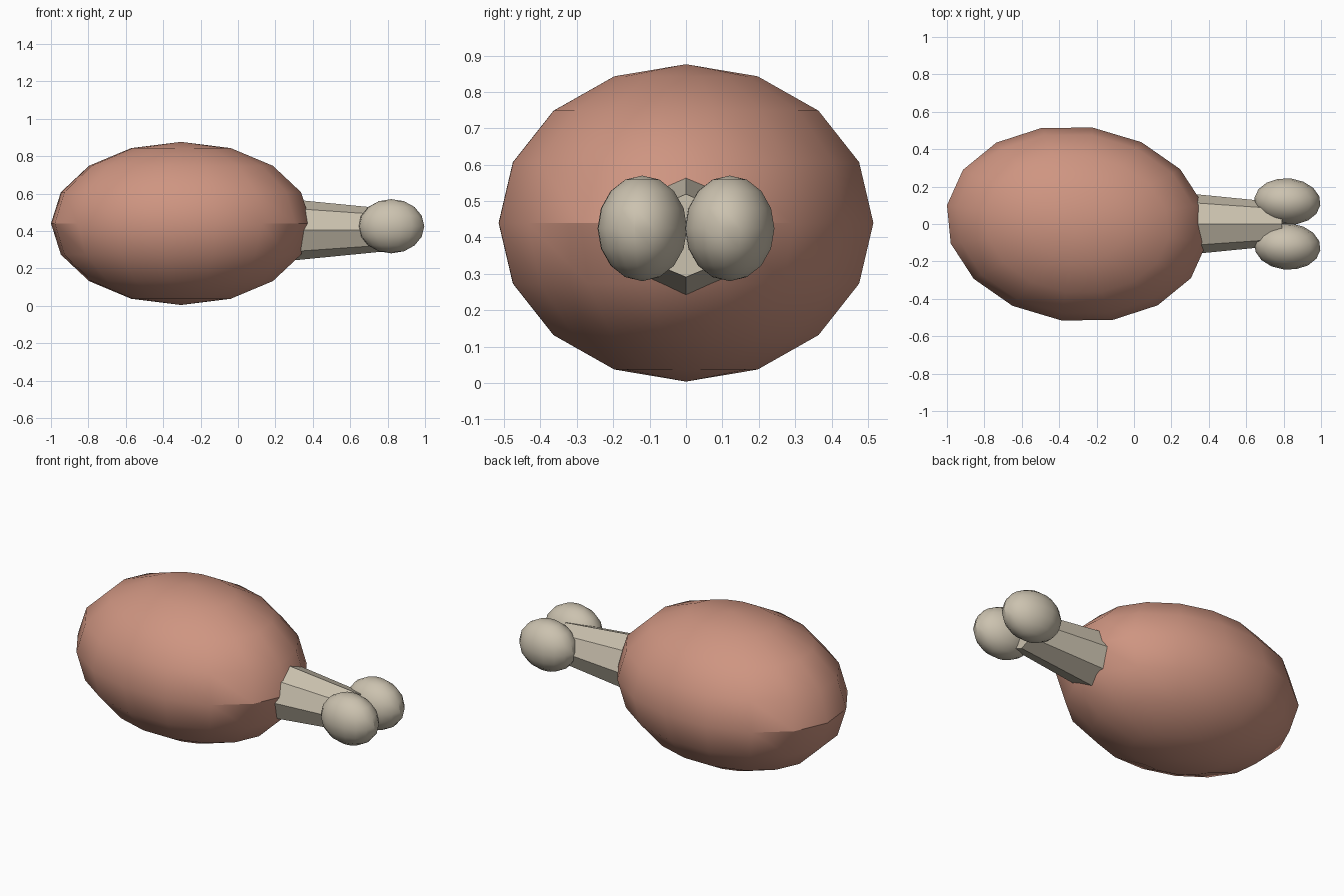
import bpy, bmesh, math
from mathutils import Matrix, Vector

cube = bpy.data.objects.get("Cube")
if cube:
    bpy.data.objects.remove(cube, do_unlink=True)


def material(name, rgb):
    mat = bpy.data.materials.new(name)
    mat.use_nodes = True
    mat.diffuse_color = (*rgb, 1)
    mat.node_tree.nodes["Principled BSDF"].inputs["Base Color"].default_value = (*rgb, 1)
    return mat


def finish(name, bm, mat):
    bmesh.ops.recalc_face_normals(bm, faces=bm.faces)
    mesh = bpy.data.meshes.new(name)
    bm.to_mesh(mesh)
    bm.free()
    mesh.materials.append(mat)
    obj = bpy.data.objects.new(name, mesh)
    bpy.context.collection.objects.link(obj)
    bpy.ops.object.select_all(action="DESELECT")
    obj.select_set(True)
    bpy.context.view_layer.objects.active = obj
    bpy.ops.object.shade_smooth_by_angle(angle=math.radians(30))
    return obj


def ellipsoid(name, centre, axis_a, axis_b, height, mat):
    """Low-poly sphere stretched along two slightly turned horizontal axes."""
    bm = bmesh.new()
    bmesh.ops.create_uvsphere(bm, u_segments=16, v_segments=8, radius=1)
    stretch = Matrix(((axis_a[0], axis_b[0], 0),
                      (axis_a[1], axis_b[1], 0),
                      (0, 0, height))).to_4x4()
    bm.transform(Matrix.Translation(centre) @ stretch)
    return finish(name, bm, mat)


meat_mat = material("roast meat", (0.62, 0.30, 0.22))
bone_mat = material("bone", (0.60, 0.54, 0.43))

# Meat
ellipsoid("meat", (-0.305, 0, 0.44), (0.695, -0.10), (0.085, 0.515), 0.436, meat_mat)

# Tapered eight-sided shaft, its wide end buried in the meat
start, end = 0.2, 0.79
bm = bmesh.new()
bmesh.ops.create_cone(bm, cap_ends=True, segments=8,
                      radius1=0.172, radius2=0.114, depth=end - start)
bm.transform(Matrix.Translation(Vector(((start + end) / 2, 0, 0.405)))
             @ Matrix.Rotation(math.pi / 2, 4, "Y"))
finish("bone_shaft", bm, bone_mat)

# Pair of knobs at the tip of the bone
for side, y in (("back", 0.12), ("front", -0.12)):
    ellipsoid(side + "_knob", (0.82, y, 0.425), (0.176, -0.02), (0.02, 0.123), 0.145, bone_mat)
